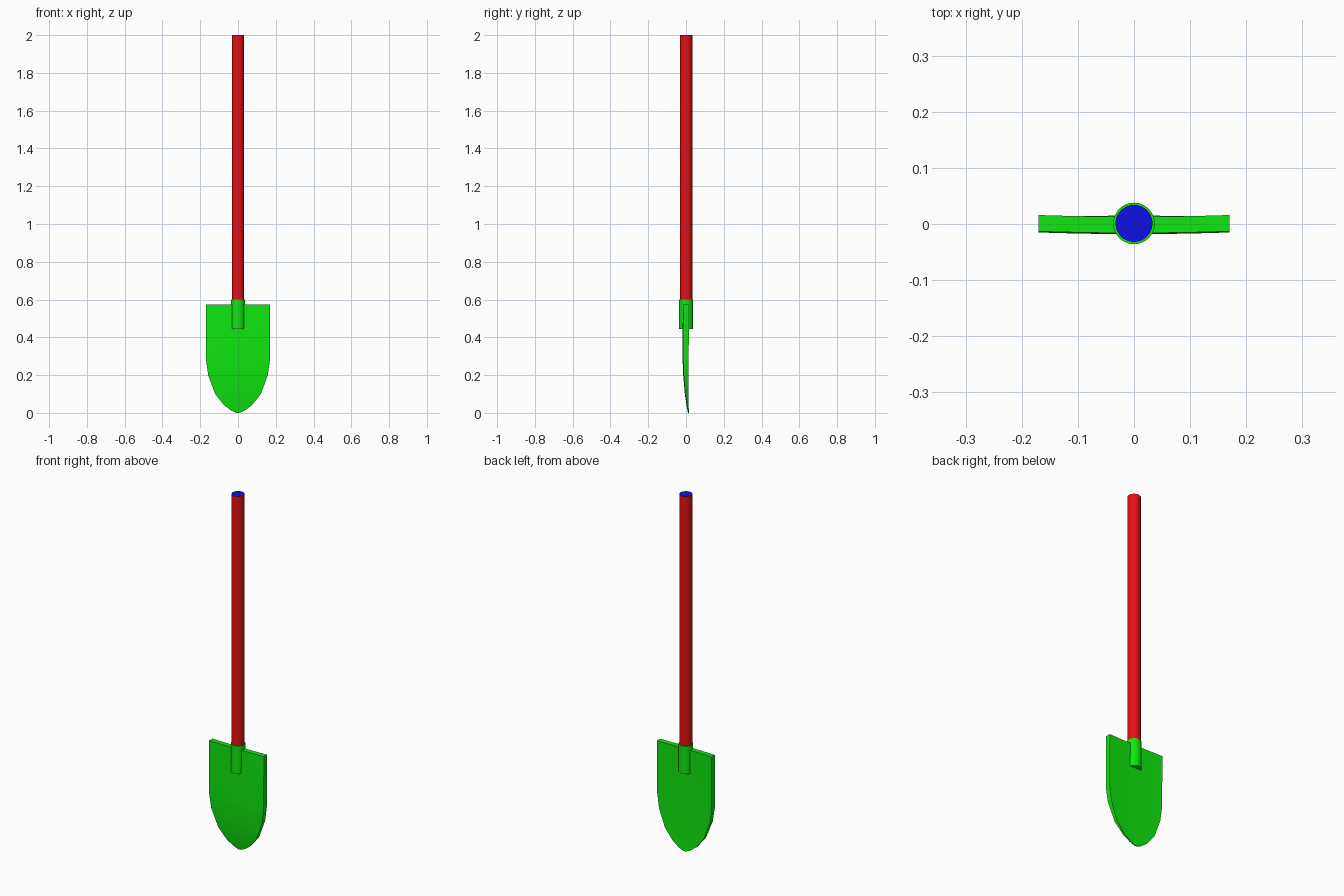
import bpy, bmesh, math

cube = bpy.data.objects.get("Cube")
if cube:
    bpy.data.objects.remove(cube, do_unlink=True)


def material(name, color):
    mat = bpy.data.materials.new(name)
    mat.use_nodes = True
    mat.diffuse_color = color
    mat.node_tree.nodes["Principled BSDF"].inputs["Base Color"].default_value = color
    return mat


red = material("red", (0.8, 0.005, 0.005, 1))
green = material("green", (0.005, 0.8, 0.005, 1))
blue = material("blue", (0.005, 0.005, 0.8, 1))


def finish(name, bm, mats):
    """Turn a bmesh into a smooth-shaded object with sharp rims."""
    bmesh.ops.recalc_face_normals(bm, faces=bm.faces)
    mesh = bpy.data.meshes.new(name)
    bm.to_mesh(mesh)
    bm.free()
    for mat in mats:
        mesh.materials.append(mat)
    obj = bpy.data.objects.new(name, mesh)
    bpy.context.collection.objects.link(obj)
    bpy.ops.object.select_all(action="DESELECT")
    obj.select_set(True)
    bpy.context.view_layer.objects.active = obj
    bpy.ops.object.shade_smooth_by_angle(angle=math.radians(40))
    return obj


def lathe(name, profile, mats, sides=32, y=0.001):
    """Spin an (r, z) profile around the shaft axis."""
    bm = bmesh.new()
    verts = [bm.verts.new((r, 0, z)) for r, z in profile]
    edges = [bm.edges.new(pair) for pair in zip(verts, verts[1:])]
    bmesh.ops.spin(bm, geom=verts + edges, cent=(0, 0, 0), axis=(0, 0, 1),
                   angle=math.tau, steps=sides)
    bmesh.ops.remove_doubles(bm, verts=bm.verts, dist=1e-5)
    bmesh.ops.translate(bm, vec=(0, y, 0), verts=bm.verts)
    return finish(name, bm, mats)


# Shaft, with a blue end face on top
shaft = lathe("shaft", [(0, 0.46), (0.033, 0.46), (0.033, 2), (0, 2)], [red, blue])
for face in shaft.data.polygons:
    face.material_index = int(face.normal.z > 0.9)

# Socket holding the shaft
lathe("socket", [(0, 0.445), (0.037, 0.445), (0.037, 0.6), (0.033, 0.6)], [green])

# Blade: rows of height, half width, front y and back y
rows = [(0.575, 0.17, -0.013, 0.016), (0.42, 0.17, -0.015, 0.015),
        (0.28, 0.169, -0.015, 0.014), (0.2, 0.158, -0.012, 0.014),
        (0.1, 0.121, -0.004, 0.014), (0.04, 0.073, 0.004, 0.014),
        (0.012, 0.035, 0.009, 0.015), (0, 0.008, 0.011, 0.015)]
columns = 12
bm = bmesh.new()
loops = []
for z, width, front, back in rows:
    us = [2 * i / columns - 1 for i in range(columns + 1)]

    def side(y, order):
        # The middle of the blade bows gently forward
        bow = 0.003 * width / rows[0][1]
        return [bm.verts.new((u * width, y - bow * (1 - u * u), z)) for u in order]

    loops.append(side(front, us) + side(back, us[::-1]))
for upper, lower in zip(loops, loops[1:]):
    for i in range(len(upper)):
        j = (i + 1) % len(upper)
        bm.faces.new((upper[i], upper[j], lower[j], lower[i]))
bm.faces.new(loops[0])
bm.faces.new(loops[-1])
finish("blade", bm, [green])
